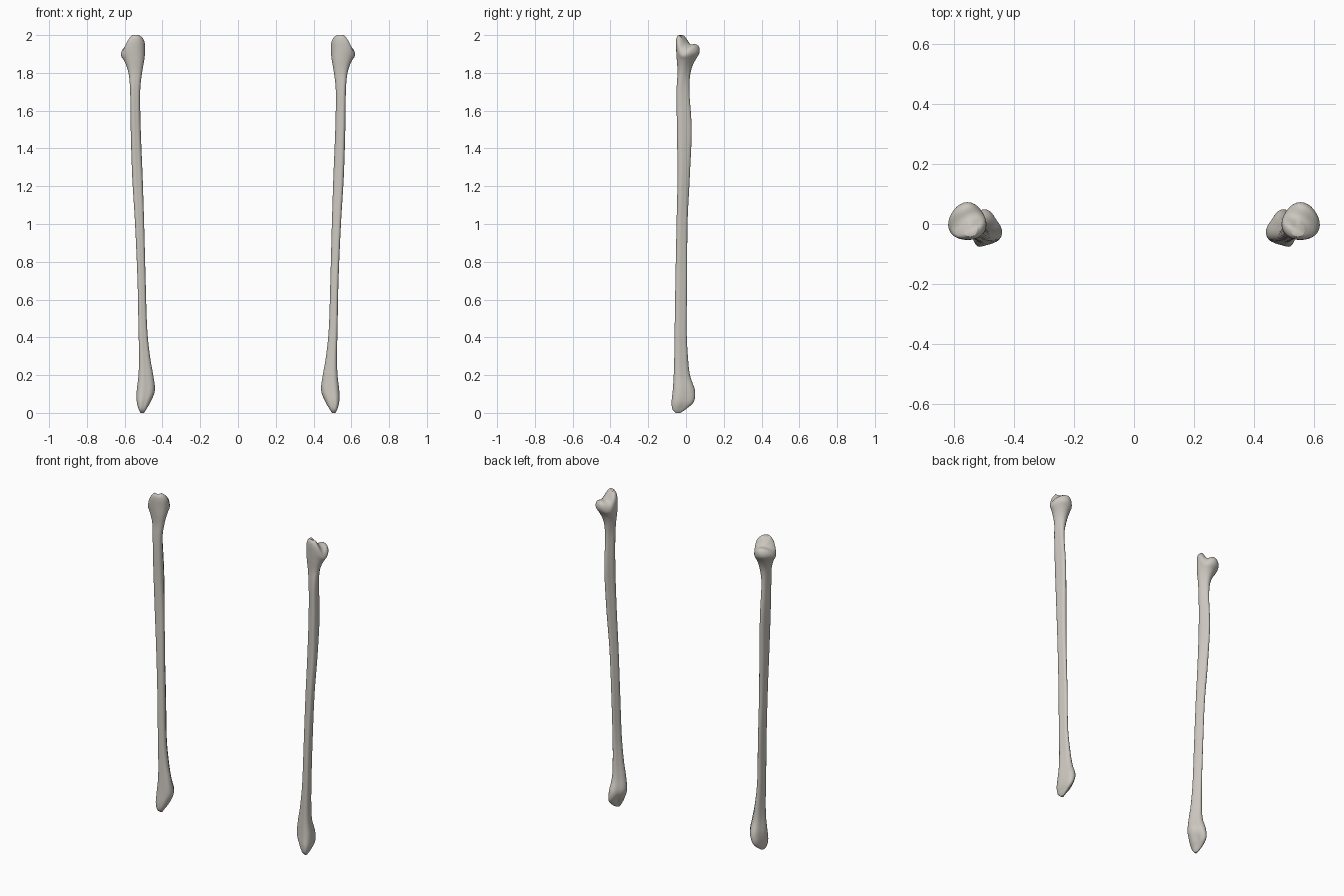
import bpy
import bmesh
import math

SIDES = 32
STEPS = 6

old = bpy.data.objects.get("Cube")
if old:
    bpy.data.objects.remove(old)

bone = bpy.data.materials.new("bone ivory")
bone.use_nodes = True
colour = (0.6, 0.57, 0.52, 1)
bone.diffuse_color = colour
shader = bone.node_tree.nodes["Principled BSDF"]
shader.inputs["Base Color"].default_value = colour
shader.inputs["Roughness"].default_value = 0.7

# Cross-sections from ankle to knee: height, inner x, outer x, front y, back y
SECTIONS = [
    (0, .497, .516, -.055, -.03),
    (.02, .485, .526, -.072, 0),
    (.06, .462, .536, -.076, .042),
    (.12, .44, .536, -.07, .047),
    (.2, .449, .527, -.065, .021),
    (.3, .466, .524, -.062, .01),
    (.45, .481, .527, -.06, .003),
    (.7, .489, .532, -.056, .006),
    (1, .497, .545, -.05, .008),
    (1.25, .505, .56, -.045, .02),
    (1.5, .515, .568, -.048, .03),
    (1.7, .518, .571, -.05, .018),
    (1.8, .508, .58, -.045, .024),
    (1.87, .496, .603, -.049, .048),
    (1.92, .492, .619, -.052, .07),
    (1.96, .494, .613, -.053, .07),
    (1.985, .505, .59, -.05, .05),
    (2, .524, .568, -.042, .015),
]


def ramp(value, low, high):
    t = min(1, max(0, (value - low) / (high - low)))
    return t * t * (3 - 2 * t)


def bump(value, centre, width):
    return math.exp(-((value - centre) / width) ** 2)


def spline(a, b, c, d, t):
    return b + t / 2 * (c - a + t * (2*a - 5*b + 4*c - d + t * (3*b - a - 3*c + d)))


def smooth_sections():
    rows = [SECTIONS[0]] + SECTIONS + [SECTIONS[-1]]
    for i in range(len(rows) - 3):
        for step in range(STEPS):
            yield [spline(*values, step / STEPS) for values in zip(*rows[i:i + 4])]
    yield list(SECTIONS[-1])


def outline(z):
    """Rounded three-sided section scaled to a box of -1 to 1."""
    head = ramp(z, 1.7, 1.9)
    ridge = 0.13 * (1 - head) + 0.05 * head
    turn = math.radians(80 + 10 * head)
    points = []
    for i in range(SIDES):
        a = math.tau * i / SIDES
        r = 1 + ridge * math.cos(3 * (a - turn))
        points.append((r * math.cos(a), r * math.sin(a)))
    xs, ys = zip(*points)
    fit = lambda v, vs: 2 * (v - min(vs)) / (max(vs) - min(vs)) - 1
    return [(fit(x, xs), fit(y, ys)) for x, y in points]


def bone_point(section, u, v):
    z, x0, x1, y0, y1 = section
    # Hollow on the inner back of the ankle end
    angle = math.atan2(v, u)
    dent = 1 - 0.3 * bump(z, 0.05, 0.035) * bump(angle, 2.6, 0.5)
    x = (x0 + x1) / 2 + (x1 - x0) / 2 * u * dent
    y = (y0 + y1) / 2 + (y1 - y0) / 2 * v * dent
    # Sloping notched joint face on the knee end
    across = 0.5 * (x - 0.55) + 0.87 * y
    drop = 0.045 * ramp(across, -0.03, 0.015) - 0.02 * ramp(across, 0.02, 0.065)
    return x, y, z - drop * ramp(z, 1.84, 1.97)


def build_bone(name, side):
    bm = bmesh.new()
    rings = []
    for section in smooth_sections():
        ring = []
        for u, v in outline(section[0]):
            x, y, z = bone_point(section, u, v)
            ring.append(bm.verts.new((side * x, y, z)))
        rings.append(ring)
    for low, high in zip(rings, rings[1:]):
        for i in range(SIDES):
            j = (i + 1) % SIDES
            bm.faces.new((low[i], low[j], high[j], high[i]))
    # Close both ends with fans
    for ring in (rings[0], rings[-1]):
        cap = bm.faces.new(ring)
        bmesh.ops.poke(bm, faces=[cap])
    bmesh.ops.recalc_face_normals(bm, faces=bm.faces)
    for face in bm.faces:
        face.smooth = True
    mesh = bpy.data.meshes.new(name)
    bm.to_mesh(mesh)
    bm.free()
    mesh.materials.append(bone)
    obj = bpy.data.objects.new(name, mesh)
    bpy.context.collection.objects.link(obj)


build_bone("left_calf_bone", 1)
build_bone("right_calf_bone", -1)
